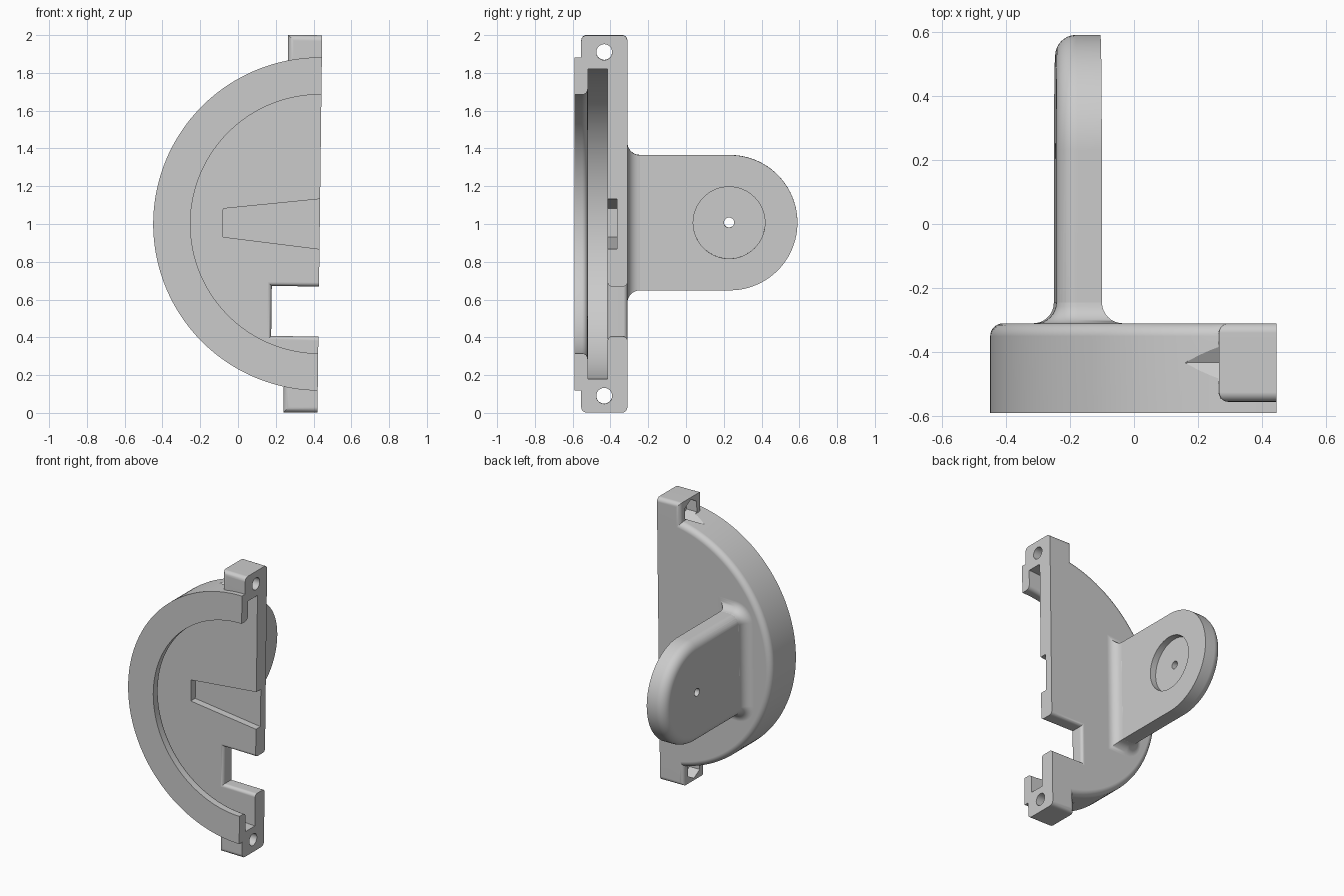
import bpy, bmesh
from math import sin, cos, pi, radians

if "Cube" in bpy.data.objects:
    bpy.data.objects.remove(bpy.data.objects["Cube"], do_unlink=True)

SHADE = (0.6, 0.6, 0.6, 1)
grey = bpy.data.materials.new("plain_grey")
grey.use_nodes = True
grey.diffuse_color = SHADE
grey.node_tree.nodes["Principled BSDF"].inputs["Base Color"].default_value = SHADE

FRONT, BACK, FLOOR = -0.59, -0.31, -0.415   # housing depth and cavity floor


def finish(name, bm):
    bmesh.ops.recalc_face_normals(bm, faces=bm.faces)
    mesh = bpy.data.meshes.new(name)
    bm.to_mesh(mesh)
    bm.free()
    mesh.materials.append(grey)
    ob = bpy.data.objects.new(name, mesh)
    bpy.context.collection.objects.link(ob)
    return ob


def loft(name, rings):
    """Skin a stack of equal-length rings and cap both ends."""
    bm = bmesh.new()
    rows = [[bm.verts.new([round(c, 6) for c in p]) for p in ring] for ring in rings]
    n = len(rows[0])
    for a, b in zip(rows, rows[1:]):
        for i in range(n):
            j = (i + 1) % n
            bm.faces.new((a[i], a[j], b[j], b[i]))
    bm.faces.new(rows[0])
    bm.faces.new(rows[-1])
    return finish(name, bm)


def arc(cx, cy, r, start, end, n):
    return [(cx + r * cos(radians(start + (end - start) * i / n)),
             cy + r * sin(radians(start + (end - start) * i / n))) for i in range(n + 1)]


def rod(name, x0, x1, y, z, r, sides):
    """Prism along x with a corner pointing straight up."""
    ring = arc(y, z, r, 90, 450, sides)[:-1]
    return loft(name, [[(x, a, b) for a, b in ring] for x in (x0, x1)])


def combine(target, tool, operation):
    mod = target.modifiers.new(operation, "BOOLEAN")
    mod.object, mod.operation, mod.solver = tool, operation, "EXACT"
    bpy.context.view_layer.objects.active = target
    bpy.ops.object.modifier_apply(modifier=mod.name)
    bpy.data.objects.remove(tool, do_unlink=True)


# Half-round housing with a rounded back rim; its mating face lies on x = 0
profile = arc(0.842, BACK - 0.04, 0.04, 90, 0, 6) + [(0.882, FRONT)]
housing = loft("half_round_housing",
               [[(x, y, z) for x, z in arc(0, 0, r, 90, 270, 80)] for r, y in profile])

# Bolt ears at top and bottom, with softened outer edges
for side in (1, -1):
    bm = bmesh.new()
    bmesh.ops.create_cube(bm, size=1)
    for v in bm.verts:
        v.co = (-0.18 if v.co.x < 0 else 0,
                -0.555 if v.co.y < 0 else BACK,
                side * (0.825 if v.co.z < 0 else 0.999))
    soft = []
    for e in bm.edges:
        a, b = (v.co for v in e.verts)
        upright = abs(a.z - b.z) > 0.1 and a.x < -0.1
        along_tip = abs(a.x - b.x) > 0.1 and abs(a.z) > 0.9
        if upright or along_tip:
            soft.append(e)
    bmesh.ops.recalc_face_normals(bm, faces=bm.faces)
    bmesh.ops.bevel(bm, geom=soft, offset=0.03, segments=5, profile=0.5, affect="EDGES")
    combine(housing, finish("ear", bm), "UNION")

# Undercut cavity behind a front lip with a rounded inner edge
profile = [(0.685, FRONT - 0.05)] + arc(0.715, -0.55, 0.03, 180, 90, 5)
profile += [(0.82, -0.52), (0.82, FLOOR)]
cavity = [[(x, y, z) for x, z in arc(0, 0, r, 1, 361, 160)[:-1]] for r, y in profile]
combine(housing, loft("cavity", cavity), "DIFFERENCE")

# Mounting arm: round-ended plate with one softened outer edge
IN_X, OUT_X, HALF, SOFT, PIVOT = -0.538, -0.679, 0.358, 0.065, 0.232


def arm_ring(x, inset):
    r = HALF - inset
    pts = [(-0.36, -r)] + arc(PIVOT, 0, r, -90, 90, 48) + [(-0.36, r)]
    return [(x, y, z) for y, z in pts]


quarter = [(SOFT * (1 - cos(pi / 2 * i / 8)), SOFT * (1 - sin(pi / 2 * i / 8)))
           for i in range(9)]
rings = [arm_ring(IN_X, 0)] + [arm_ring(OUT_X + b, a) for a, b in quarter]
combine(housing, loft("arm", rings), "UNION")


# Flared fillet where the arm meets the back plate
def foot_ring(y, e):
    x, z, r = OUT_X + SOFT, HALF - SOFT, SOFT + e
    pts = [(IN_X + e, HALF + e)] + arc(x, z, r, 90, 180, 8)
    pts += arc(x, -z, r, 180, 270, 8) + [(IN_X + e, -HALF - e)]
    return [(a, y, b) for a, b in pts]


rings = [foot_ring(-0.38, SOFT)]
rings += [foot_ring(BACK + a, b + 0.0005) for a, b in quarter]
rings.append(foot_ring(BACK + SOFT + 0.005, -0.003))
combine(housing, loft("arm_foot", rings), "UNION")

# Bolt holes and hexagonal nut pockets
for z in (0.91, -0.91):
    combine(housing, rod("bolt_hole", -0.3, 0.2, -0.433, z, 0.042, 32), "DIFFERENCE")
    combine(housing, rod("nut_pocket", -0.4, -0.1, -0.433, z, 0.075, 6), "DIFFERENCE")

# Pivot hole and round recess in the arm
combine(housing, rod("arm_recess", IN_X - 0.045, IN_X + 0.1, PIVOT - 0.004, 0, 0.19, 64), "DIFFERENCE")
combine(housing, rod("pivot_hole", -0.8, -0.4, PIVOT - 0.004, 0, 0.027, 32), "DIFFERENCE")

# Tapered recess in the cavity floor
taper = [(-0.512, -0.075), (-0.512, 0.075), (0.05, 0.138), (0.05, -0.138)]
combine(housing, loft("tapered_recess", [[(x, y, z) for x, z in taper] for y in (-0.46, -0.365)]),
        "DIFFERENCE")


# Rectangular notch through the plate, its edges rounded over on both sides
def notch_ring(y, e):
    x, z0, z1 = -0.25 - e, -0.596 - e, -0.331 + e
    return [(x, y, z0), (x, y, z1), (0.1, y, z1), (0.1, y, z0)]


R = 0.022
steps = [(R * (1 - cos(pi / 2 * i / 5)), R * (1 - sin(pi / 2 * i / 5))) for i in range(6)]
rings = [notch_ring(FLOOR - 0.04, R)] + [notch_ring(FLOOR + d, e) for d, e in steps]
rings += [notch_ring(BACK - d, e) for d, e in reversed(steps)] + [notch_ring(BACK + 0.04, R)]
combine(housing, loft("notch", rings), "DIFFERENCE")

# Smooth the curves, keep flats flat, then set the slight lean
bpy.ops.object.select_all(action="DESELECT")
housing.select_set(True)
bpy.context.view_layer.objects.active = housing
bpy.ops.object.shade_smooth_by_angle(angle=radians(30))
flats = housing.modifiers.new("flat_shading", "WEIGHTED_NORMAL")
flats.keep_sharp = True
housing.rotation_euler = (0, 0.0125, 0)
housing.location = (0.433, 0, 1.0)
